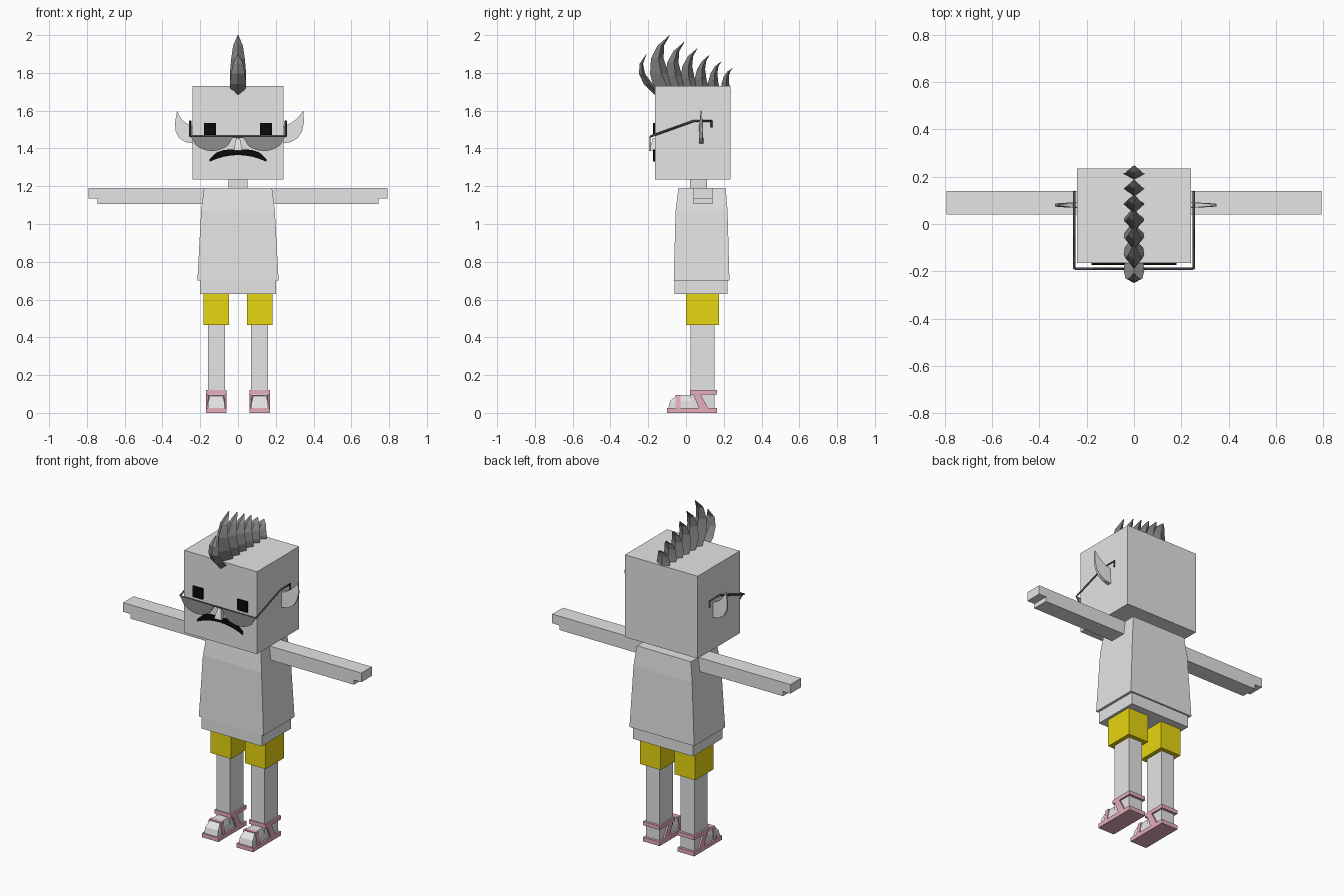
import bpy, bmesh
from math import pi, sin, sqrt
from mathutils import Vector

cube = bpy.data.objects.get("Cube")
if cube:
    bpy.data.objects.remove(cube, do_unlink=True)


def material(name, red, green, blue):
    mat = bpy.data.materials.new(name)
    mat.use_nodes = True
    colour = (red, green, blue, 1)
    mat.diffuse_color = colour
    mat.node_tree.nodes["Principled BSDF"].inputs["Base Color"].default_value = colour
    return mat


def grey(name, value):
    return material(name, value, value, value)


SKIN = grey("pale grey", 0.78)
HAIR = grey("hair grey", 0.22)
LENS = grey("lens grey", 0.27)
FRAME = grey("frame grey", 0.08)
BLACK = grey("black", 0.003)
YELLOW = material("shorts yellow", 0.8, 0.67, 0.005)
PINK = material("sandal pink", 0.78, 0.42, 0.5)


def add_object(name, data, mat):
    data.materials.append(mat)
    part = bpy.data.objects.new(name, data)
    bpy.context.collection.objects.link(part)


def loft(name, mat, rings, side=1):
    """Skin matching point rings, cap both ends, and flip to -x if side is negative."""
    bm = bmesh.new()
    loops = [[bm.verts.new((side * x, y, z)) for x, y, z in ring] for ring in rings]
    for lower, upper in zip(loops, loops[1:]):
        for i in range(len(lower)):
            bm.faces.new((lower[i - 1], lower[i], upper[i], upper[i - 1]))
    bm.faces.new(loops[0])
    bm.faces.new(loops[-1])
    bmesh.ops.recalc_face_normals(bm, faces=bm.faces)
    mesh = bpy.data.meshes.new(name)
    bm.to_mesh(mesh)
    bm.free()
    add_object(name, mesh, mat)


def rect(width, front, back, z, x=0):
    """Level rectangle centred on x."""
    left, right = x - width / 2, x + width / 2
    return [(left, front, z), (right, front, z), (right, back, z), (left, back, z)]


def block(name, mat, width, front, back, bottom, top, x=0, side=1):
    loft(name, mat, [rect(width, front, back, z, x) for z in (bottom, top)], side)


def plate(name, mat, outline, front, back, side=1):
    """Extrude an x-z outline along y."""
    loft(name, mat, [[(x, y, z) for x, z in outline] for y in (front, back)], side)


def wire(name, mat, points, radius):
    """Thin square rod along a path."""
    curve = bpy.data.curves.new(name, "CURVE")
    curve.dimensions = "3D"
    curve.bevel_depth = radius
    curve.bevel_resolution = 0
    curve.use_fill_caps = True
    spline = curve.splines.new("POLY")
    spline.points.add(len(points) - 1)
    for point, place in zip(spline.points, points):
        point.co = (*place, 1)
    add_object(name, curve, mat)


def lerp(start, end, t):
    return start + (end - start) * t


def arc(start, bend, end, t):
    """Point on a quadratic curve."""
    start, bend, end = Vector(start), Vector(bend), Vector(end)
    return start.lerp(bend, t).lerp(bend.lerp(end, t), t)


def steps(count):
    return [i / count for i in range(count + 1)]


# Head, neck and shirt
block("head", SKIN, 0.484, -0.165, 0.235, 1.235, 1.73)
block("neck", SKIN, 0.1, 0.02, 0.11, 1.15, 1.26)
loft("shirt", SKIN, [rect(0.43, -0.065, 0.23, 0.7), rect(0.39, -0.055, 0.22, 1.07),
                     rect(0.36, -0.04, 0.21, 1.19)])
block("shirt_hem", SKIN, 0.4, -0.06, 0.22, 0.63, 0.71)

# Nose and drooping moustache
FACE = -0.165
loft("nose", SKIN, [rect(0.045, FACE - 0.03, FACE, 1.39), rect(0.02, FACE - 0.01, FACE, 1.455)])
across = [lerp(-1, 1, t) for t in steps(8)]
upper_lip = [(u * 0.15, 1.395 - 0.05 * u ** 4) for u in across]
lower_lip = [(u * 0.15, 1.365 - 0.035 * u * u) for u in across]
plate("moustache", BLACK, upper_lip + lower_lip[::-1], FACE - 0.009, FACE)

# Glasses outline: straight brow, rounded below
GLASSES = -0.19
BROW = 1.463
lens_shape = [(lerp(0.025, 0.25, t), BROW - 0.077 * sqrt(abs(sin(pi * t)))) for t in steps(8)]
wire("glasses_bridge", FRAME, [(x, GLASSES, BROW) for x in (-0.25, 0.25)], 0.005)

LEG = 0.115
for label, s in (("left", 1), ("right", -1)):
    # Eyes and glasses
    block(label + "_eye", BLACK, 0.065, FACE - 0.009, FACE, 1.47, 1.535, 0.148, s)
    plate(label + "_lens", LENS, lens_shape, GLASSES - 0.003, GLASSES + 0.003, s)
    hinge, bend, hook = GLASSES, 0.04, 0.135
    wire(label + "_temple", FRAME,
         [(s * 0.253, y, z) for y, z in ((hinge, BROW), (bend, 1.545), (hook, 1.545), (hook, 1.51))],
         0.006)

    # Pointed ear curling upward, thinning toward its tip
    tip = (0.334 + s * 0.012, 0.08, 1.6)
    rings = []
    for t in steps(5):
        outer = arc((0.23, 0.08, 1.425), (0.37, 0.08, 1.43), tip, t)
        inner = arc((0.23, 0.08, 1.515), (0.3, 0.08, 1.53), tip, t)
        half = Vector((0, lerp(0.012, 0.003, t), 0))
        rings.append([outer - half, outer + half, inner + half, inner - half])
    loft(label + "_ear", SKIN, rings, s)

    # Arm with a stepped fingertip
    block(label + "_arm", SKIN, 0.57, 0.04, 0.14, 1.107, 1.19, 0.458, s)
    block(label + "_fingers", SKIN, 0.05, 0.04, 0.14, 1.135, 1.19, 0.767, s)

    # Shorts, leg and toes
    block(label + "_shorts", YELLOW, 0.137, 0, 0.175, 0.465, 0.64, LEG, s)
    block(label + "_leg", SKIN, 0.09, 0.025, 0.15, 0.02, 0.48, LEG, s)
    loft(label + "_foot", SKIN, [rect(0.09, -0.095, 0.03, 0.02, LEG),
                                 rect(0.085, -0.085, 0.03, 0.06, LEG),
                                 rect(0.065, -0.05, 0.03, 0.095, LEG)], s)

    # Sandal
    block(label + "_sole", PINK, 0.11, -0.1, 0.165, 0, 0.025, LEG, s)
    block(label + "_ankle_strap", PINK, 0.11, 0.02, 0.165, 0.097, 0.12, LEG, s)
    loft(label + "_toe_strap", PINK, [rect(0.105, -0.055, -0.03, 0.02, LEG),
                                      rect(0.08, -0.055, -0.03, 0.096, LEG)], s)
    for place, x in (("inner", LEG - 0.05), ("outer", LEG + 0.05)):
        loft(label + "_" + place + "_strap", PINK,
             [rect(0.01, 0.07, 0.12, 0.02, x), rect(0.01, 0.03, 0.065, 0.12, x)], s)


def spike(name, base, bend, tip, depth):
    """Hair spike: diamond sections along an arc, narrowing to the tip."""
    rings = []
    for t in steps(4):
        front = arc((0, *base), (0, *bend), (0, *tip), t)
        width = 0.002 + 0.048 * sqrt(1 - t) * lerp(0.7, 1, min(1, t * 4))
        back = Vector((0, depth * (1 - t) + 0.002, 0))
        flank = Vector((width, 0, 0))
        middle = front + back * 0.6
        rings.append([front, middle + flank, front + back, middle - flank])
    loft(name, HAIR, rings)


# Mohawk: a drooping forelock, then a row shrinking toward the back
spike("forelock", (-0.168, 1.685), (-0.31, 1.8), (-0.21, 1.9), 0.06)
for i, t in enumerate(steps(5)):
    root = lerp(-0.165, 0.185, t)
    spike("hair_spike_" + str(i), (root, 1.7),
          (root - 0.08 * (1 - t) ** 2, lerp(1.9, 1.8, t)),
          (lerp(-0.087, 0.246, t ** 0.9), lerp(2, 1.825, t)),
          lerp(0.13, 0.05, t))
